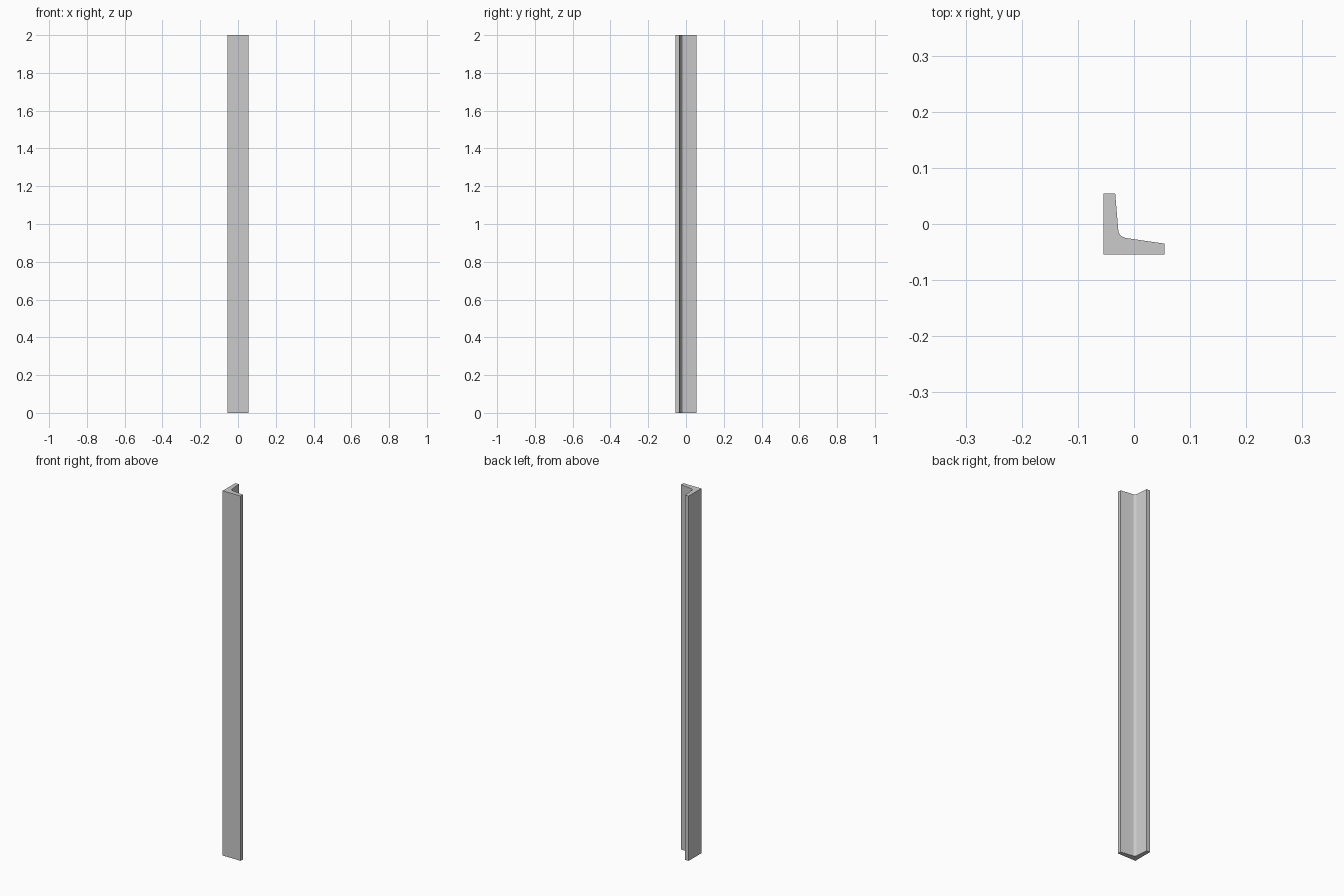
import bpy, bmesh
from math import radians
from mathutils import Vector

if "Cube" in bpy.data.objects:
    bpy.data.objects.remove(bpy.data.objects["Cube"])

HEIGHT = 2.0
H = 0.0545  # half width of the angle section


def fillet(a, corner, b, steps=6):
    """Rounded inner corner from a to b, pulled towards corner."""
    a, corner, b = Vector(a), Vector(corner), Vector(b)
    pts = []
    for i in range(steps + 1):
        t = i / steps
        pts.append((1 - t) ** 2 * a + 2 * t * (1 - t) * corner + t * t * b)
    return pts


# L-shaped section with tapered legs, counter-clockwise from the outer corner
profile = [Vector(p) for p in ((-H, -H), (H, -H), (H, -0.035))]
profile += fillet((-0.011, -0.0255), (-0.0268, -0.0232), (-0.028, -0.011))
profile += [Vector(p) for p in ((-0.0335, H), (-H, H))]

# Angle bar: extrude the section upwards
bm = bmesh.new()
base = bm.faces.new([bm.verts.new((p.x, p.y, 0)) for p in profile])
ext = bmesh.ops.extrude_face_region(bm, geom=[base], use_keep_orig=True)
top = [v for v in ext["geom"] if isinstance(v, bmesh.types.BMVert)]
bmesh.ops.translate(bm, verts=top, vec=(0, 0, HEIGHT))
bmesh.ops.recalc_face_normals(bm, faces=bm.faces)

mesh = bpy.data.meshes.new("angle_bar")
bm.to_mesh(mesh)
bm.free()
bar = bpy.data.objects.new("angle_bar", mesh)
bpy.context.collection.objects.link(bar)

# Smooth fillet, crisp outer edges
bpy.context.view_layer.objects.active = bar
bar.select_set(True)
bpy.ops.object.shade_smooth_by_angle(angle=radians(30))
